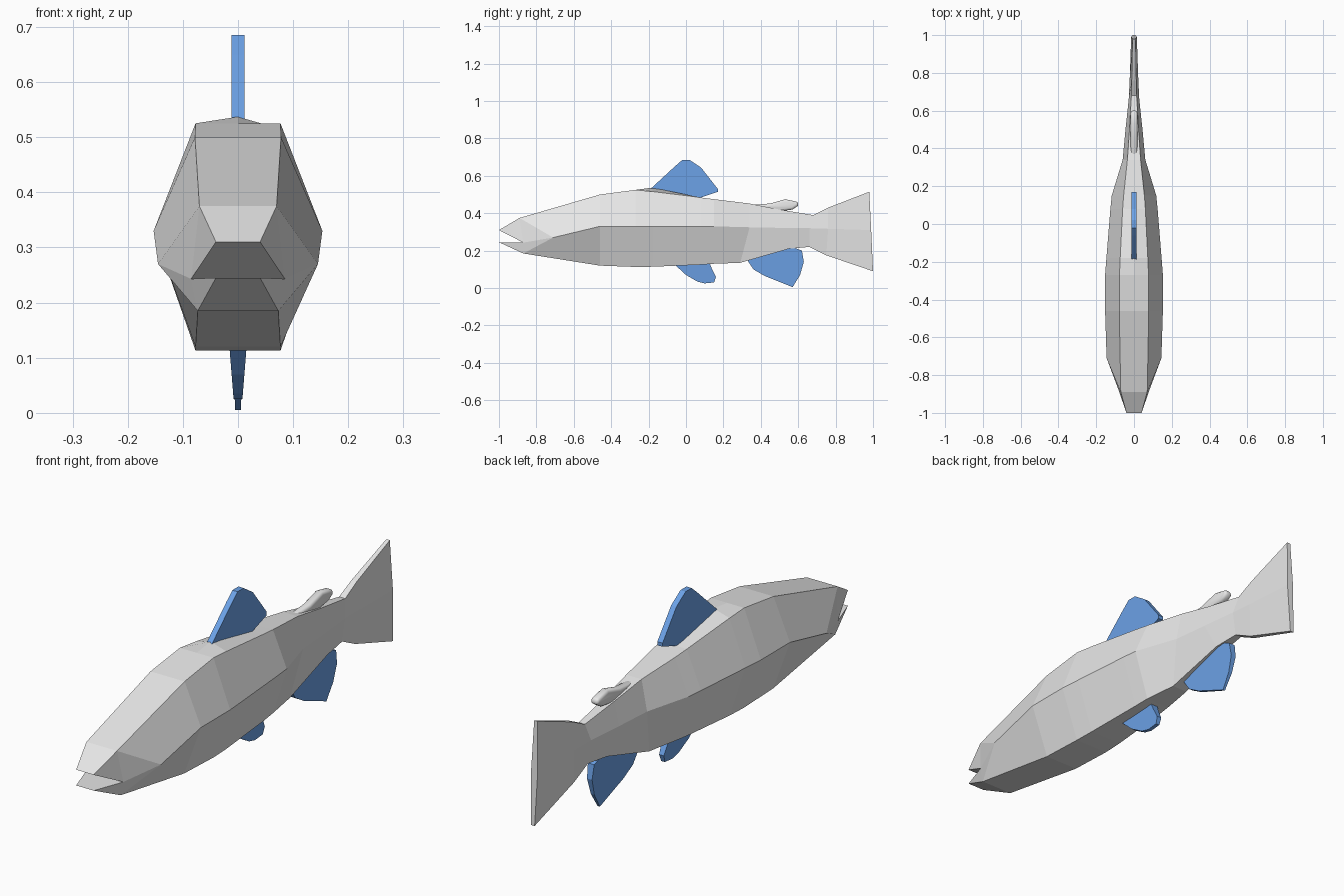
import bpy, bmesh

cube = bpy.data.objects.get("Cube")
if cube:
    bpy.data.objects.remove(cube, do_unlink=True)


def make_material(name, rgb):
    m = bpy.data.materials.new(name)
    m.use_nodes = True
    m.diffuse_color = (*rgb, 1)
    m.node_tree.nodes["Principled BSDF"].inputs["Base Color"].default_value = (*rgb, 1)
    return m


GREY = make_material("pale grey", (0.8, 0.8, 0.8))
BLUE = make_material("fin blue", (0.15, 0.36, 0.8))


def finish(bm, name, mat):
    bmesh.ops.remove_doubles(bm, verts=bm.verts, dist=0.0005)
    bmesh.ops.recalc_face_normals(bm, faces=bm.faces)
    mesh = bpy.data.meshes.new(name)
    bm.to_mesh(mesh)
    bm.free()
    mesh.materials.append(mat)
    ob = bpy.data.objects.new(name, mesh)
    bpy.context.collection.objects.link(ob)
    return ob


# Body sections: back ridge, flank and belly edge, each as (half width, y, z)
sections = [
    ((0.07, -0.89, 0.375), (0.085, -0.87, 0.243), (0.073, -0.87, 0.185)),
    ((0.07, -0.89, 0.375), (0.145, -0.71, 0.27), (0.073, -0.87, 0.185)),
    ((0.078, -0.46, 0.5), (0.153, -0.46, 0.33), (0.077, -0.46, 0.12)),
    ((0.077, -0.27, 0.525), (0.153, -0.27, 0.33), (0.077, -0.27, 0.113)),
    ((0.073, -0.18, 0.516), (0.146, -0.18, 0.33), (0.074, -0.18, 0.114)),
    ((0.06, 0.08, 0.484), (0.125, 0.08, 0.33), (0.06, 0.08, 0.125)),
    ((0.055, 0.15, 0.475), (0.118, 0.15, 0.33), (0.055, 0.15, 0.13)),
    ((0.035, 0.34, 0.452), (0.06, 0.34, 0.325), (0.035, 0.29, 0.135)),
    ((0.024, 0.5, 0.42), (0.045, 0.5, 0.322), (0.024, 0.55, 0.21)),
    ((0.014, 0.68, 0.39), (0.028, 0.66, 0.32), (0.014, 0.66, 0.22)),
    ((0.012, 0.76, 0.43), (0.023, 0.76, 0.317), (0.012, 0.75, 0.175)),
    ((0.008, 0.98, 0.515), (0.015, 0.99, 0.31), (0.008, 1.0, 0.09)),
]
PEAK = 4  # section with the raised middle of the back, under the dorsal fin

bm = bmesh.new()
rings = []
for i, (ridge, flank, belly) in enumerate(sections):
    crown = (0, ridge[1], 0.537 if i == PEAK else ridge[2])
    right = [(-x, y, z) for x, y, z in (belly, flank, ridge)]
    rings.append([bm.verts.new(p) for p in [crown, ridge, flank, belly] + right])
for a, b in zip(rings, rings[1:]):
    for k in range(7):
        n = (k + 1) % 7
        bm.faces.new((a[k], a[n], b[n], b[k]))
bm.faces.new(rings[-1])

# Open mouth: two wedge jaws that meet at the corners
crown, rl, cl, bl, br, cr, rr = rings[0]
ul, ur = (bm.verts.new((x, -1, 0.31)) for x in (0.04, -0.04))
ll, lr = (bm.verts.new((x, -1, 0.245)) for x in (0.04, -0.04))
for face in ((ul, ur, rr, crown, rl), (ul, rl, cl), (ur, cr, rr), (ul, cl, cr, ur),
             (ll, lr, cr, cl), (ll, cl, bl), (lr, br, cr), (ll, bl, br, lr)):
    bm.faces.new(face)
finish(bm, "body", GREY)


def fin(name, outline, low, high, mat):
    """Side outline (y, z) with half thickness running from low to high."""
    zs = [z for _, z in outline]
    z0, z1 = min(zs), max(zs)
    bm = bmesh.new()
    sides = []
    for s in (1, -1):
        sides.append([bm.verts.new((s * (low + (high - low) * (z - z0) / (z1 - z0)), y, z))
                      for y, z in outline])
        bm.faces.new(sides[-1])
    a, b = sides
    for k in range(len(a)):
        n = (k + 1) % len(a)
        bm.faces.new((a[k], a[n], b[n], b[k]))
    return finish(bm, name, mat)


fin("dorsal_fin", [(-0.19, 0.53), (-0.06, 0.65), (-0.02, 0.685), (0.02, 0.685), (0.08, 0.645),
                   (0.17, 0.53), (0.17, 0.515), (0.08, 0.485), (0.05, 0.46), (-0.17, 0.48)],
    0.012, 0.012, BLUE)
fin("pelvic_fin", [(-0.06, 0.125), (0.0, 0.07), (0.06, 0.035), (0.1, 0.025), (0.15, 0.03),
                   (0.16, 0.06), (0.14, 0.1), (0.12, 0.15), (-0.04, 0.15)],
    0.008, 0.018, BLUE)
fin("anal_fin", [(0.33, 0.145), (0.36, 0.1), (0.42, 0.065), (0.57, 0.005), (0.61, 0.07),
                 (0.63, 0.14), (0.62, 0.2), (0.54, 0.23), (0.36, 0.18)],
    0.005, 0.016, BLUE)

# Small fleshy fin in front of the tail
adipose = fin("adipose_fin", [(0.36, 0.445), (0.45, 0.452), (0.53, 0.475), (0.6, 0.46),
                              (0.6, 0.44), (0.57, 0.42), (0.5, 0.41), (0.4, 0.42)],
              0.018, 0.018, GREY)
bevel = adipose.modifiers.new("rounded", "BEVEL")
bevel.width = 0.012
bevel.segments = 3
bevel.limit_method = "ANGLE"
bevel.angle_limit = 1.0
for p in adipose.data.polygons:
    p.use_smooth = True
